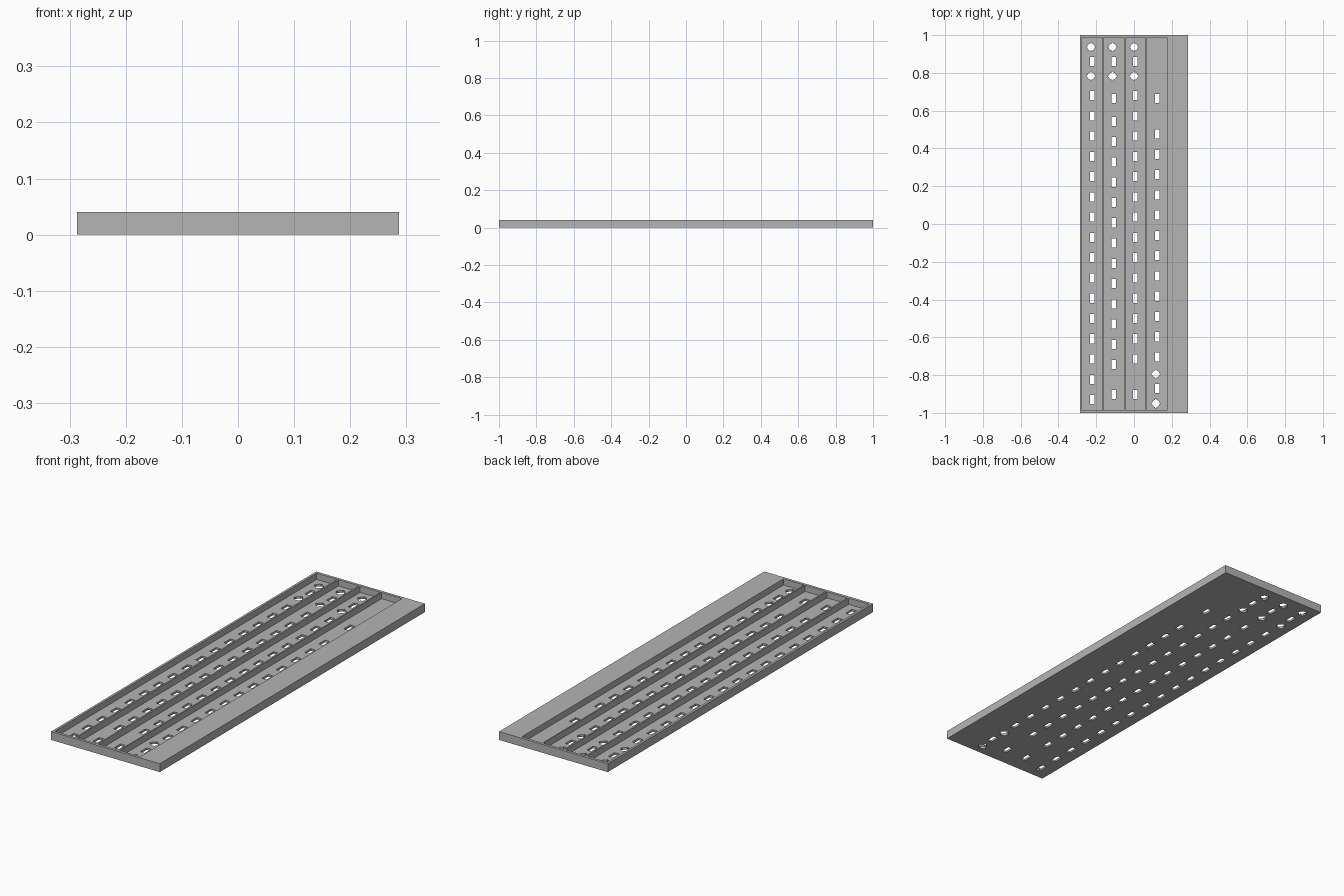
import bpy, bmesh, math

if "Cube" in bpy.data.objects:
    bpy.data.objects.remove(bpy.data.objects["Cube"])

LENGTH, WIDTH, HEIGHT, FLOOR = 2.0, 0.574, 0.04, 0.01

grey = bpy.data.materials.new("plain grey")
grey.diffuse_color = (0.46, 0.46, 0.46, 1)
grey.use_nodes = True
grey.node_tree.nodes["Principled BSDF"].inputs["Base Color"].default_value = grey.diffuse_color


def prism(bm, outline, z0, z1):
    """Closed straight prism over a counter-clockwise outline."""
    low = [bm.verts.new((x, y, z0)) for x, y in outline]
    high = [bm.verts.new((x, y, z1)) for x, y in outline]
    bm.faces.new(low[::-1])
    bm.faces.new(high)
    n = len(outline)
    for i in range(n):
        j = (i + 1) % n
        bm.faces.new((low[i], low[j], high[j], high[i]))


def rect(x, y, w, h):
    return [(x + sx * w / 2, y + sy * h / 2)
            for sx, sy in ((-1, -1), (1, -1), (1, 1), (-1, 1))]


def notched_circle(x, y, r=0.0195, tip=0.0235, half=0.0035):
    """Round hole with a small square notch on each quarter."""
    pts = []
    a = math.asin(half / r)
    for q in range(4):
        t = q * math.pi / 2
        c, s = math.cos(t), math.sin(t)
        for u, v in ((tip, -half), (tip, half)):
            pts.append((x + u * c - v * s, y + u * s + v * c))
        for k in range(6):
            b = t + a + (math.pi / 2 - 2 * a) * k / 5
            pts.append((x + r * math.cos(b), y + r * math.sin(b)))
    return pts


def make_object(name, bm):
    mesh = bpy.data.meshes.new(name)
    bm.to_mesh(mesh)
    bm.free()
    obj = bpy.data.objects.new(name, mesh)
    bpy.context.collection.objects.link(obj)
    mesh.materials.append(grey)
    return obj


def cut(target, cutter):
    cutter.hide_render = True
    mod = target.modifiers.new("cut", 'BOOLEAN')
    mod.operation, mod.solver, mod.object = 'DIFFERENCE', 'EXACT', cutter
    bpy.context.view_layer.objects.active = target
    bpy.ops.object.modifier_apply(modifier=mod.name)
    bpy.data.objects.remove(cutter)


# solid tray body
bm = bmesh.new()
prism(bm, rect(0, 0, WIDTH, LENGTH), 0, HEIGHT)
tray = make_object("channel_tray", bm)

# four long channels separated by thin dividers
bm = bmesh.new()
for x in (-0.222, -0.107, 0.008, 0.122):
    prism(bm, rect(x, 0, 0.108, 1.974), FLOOR, HEIGHT + 0.02)
cut(tray, make_object("channel_cutter", bm))

# slots and round holes through the floor:
# column x, first row y, row count, single slots, round hole heights
PITCH = 0.1073
columns = [
    (-0.221, 0.680, 16, (0.86,), (0.937, 0.783)),
    (-0.107, 0.543, 13, (0.86, 0.665, -0.902), (0.937, 0.783)),
    (0.007, 0.680, 14, (0.86, -0.902), (0.937, 0.783)),
    (0.122, 0.476, 12, (0.665, -0.870), (-0.794, -0.950)),
]
bm = bmesh.new()
for x, first, count, singles, rounds in columns:
    for y in [first - i * PITCH for i in range(count)] + list(singles):
        prism(bm, rect(x, y, 0.024, 0.048), -0.01, 0.02)
    for y in rounds:
        prism(bm, notched_circle(x - 0.007, y), -0.01, 0.02)
cut(tray, make_object("hole_cutter", bm))
